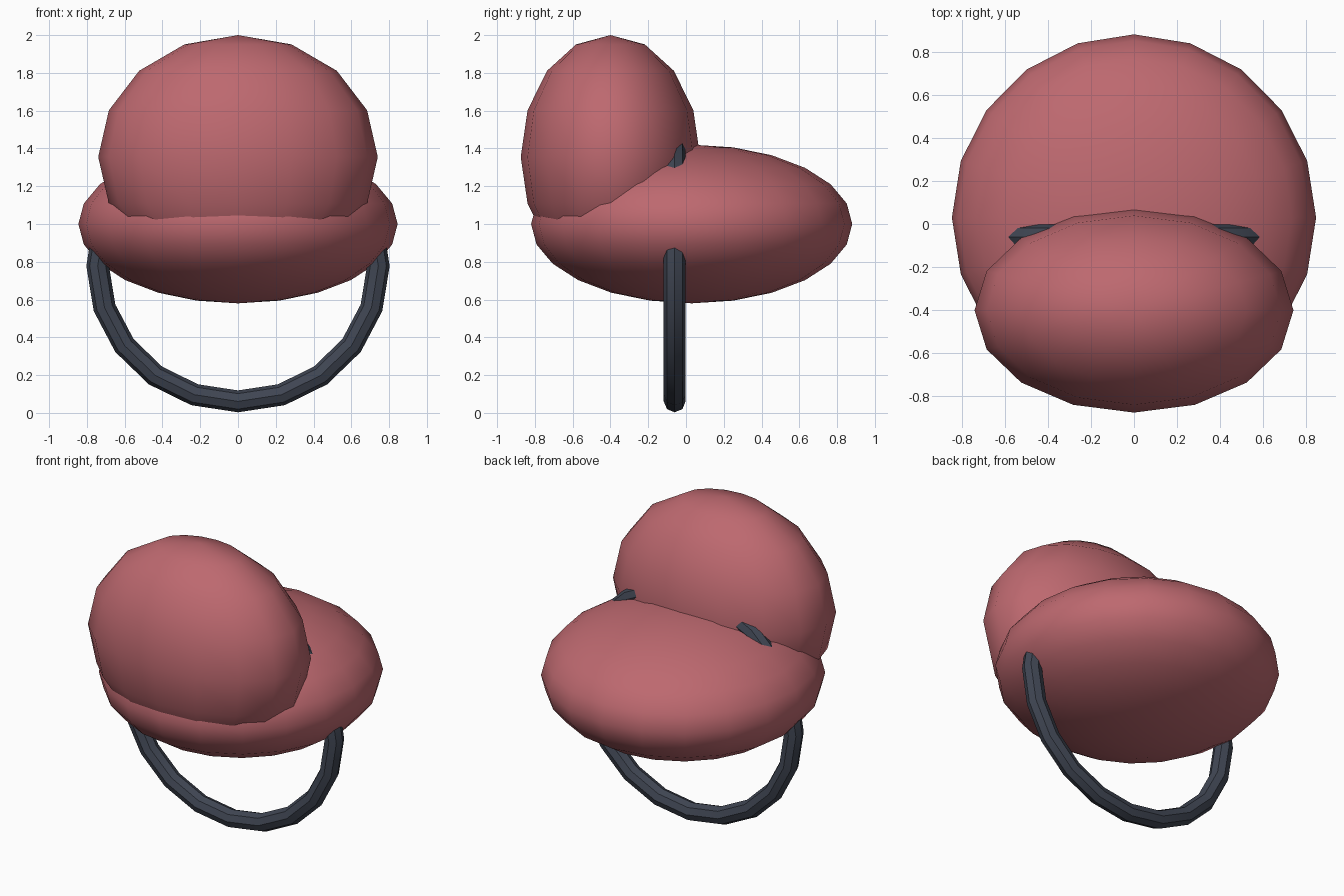
import bpy
import math

if "Cube" in bpy.data.objects:
    bpy.data.objects.remove(bpy.data.objects["Cube"])


def material(name, color):
    m = bpy.data.materials.new(name)
    m.diffuse_color = color
    m.use_nodes = True
    m.node_tree.nodes["Principled BSDF"].inputs["Base Color"].default_value = m.diffuse_color
    return m


red = material("soft_red", (0.51, 0.14, 0.16, 1))
dark = material("dark_slate", (0.05, 0.06, 0.085, 1))


def ellipsoid(name, center, radii, segments, rings):
    bpy.ops.mesh.primitive_uv_sphere_add(segments=segments, ring_count=rings,
                                         radius=1, location=center)
    ob = bpy.context.object
    ob.name = name
    ob.scale = radii
    bpy.ops.object.transform_apply(location=False, rotation=False, scale=True)
    bpy.ops.object.shade_smooth()
    ob.data.materials.append(red)
    return ob


# Wide flattened cushion
ellipsoid("cushion", (0, 0.03, 1.0), (0.845, 0.85, 0.42), 20, 12)

# Upright rounded back at the front edge
ellipsoid("rounded_back", (0, -0.40, 1.355), (0.74, 0.475, 0.645), 16, 8)

# Upright octagonal-section hoop passing through the cushion
bpy.ops.mesh.primitive_torus_add(major_segments=20, minor_segments=8,
                                 major_radius=0.743, minor_radius=0.06,
                                 location=(0, -0.06, 0.778),
                                 rotation=(math.pi / 2, 0, 0))
hoop = bpy.context.object
hoop.name = "hoop"
hoop.scale = (1, 0.965, 0.965)
hoop.data.materials.append(dark)
bpy.ops.object.transform_apply(location=False, rotation=True, scale=True)
bpy.ops.object.shade_smooth_by_angle(angle=math.radians(30))
